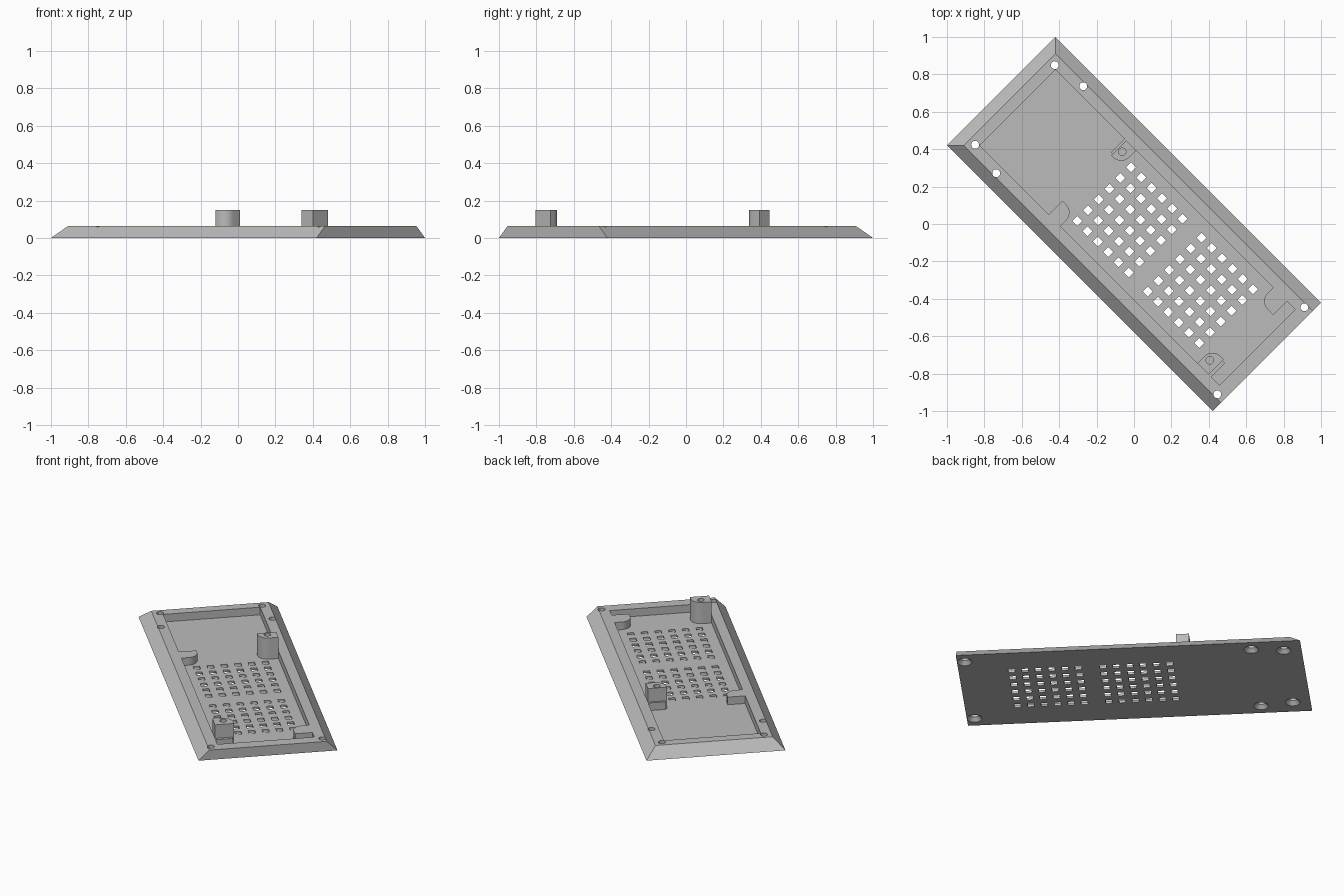
import bpy, bmesh, math
from mathutils import Matrix, Vector

cube = bpy.data.objects.get("Cube")
if cube:
    bpy.data.objects.remove(cube, do_unlink=True)

HALF_L, HALF_W, RIM = 1.004, 0.41, 0.063
BEVEL, FLOOR, TOP = 0.064, 0.014, 0.15
TURN = Matrix.Rotation(math.radians(-45), 4, "Z")

grey = bpy.data.materials.new("plain grey")
grey.use_nodes = True
grey.diffuse_color = (0.5, 0.5, 0.5, 1)
grey.node_tree.nodes["Principled BSDF"].inputs["Base Color"].default_value = (0.5, 0.5, 0.5, 1)


def finish(bm, name):
    """Turn a bmesh into an object on the diagonal of the ground plane."""
    bmesh.ops.recalc_face_normals(bm, faces=bm.faces)
    bm.transform(TURN)
    mesh = bpy.data.meshes.new(name)
    bm.to_mesh(mesh)
    bm.free()
    mesh.materials.append(grey)
    obj = bpy.data.objects.new(name, mesh)
    bpy.context.collection.objects.link(obj)
    return obj


def loft(bm, rings):
    """Closed solid through rings of (x, y, z) points."""
    loops = [[bm.verts.new(p) for p in ring] for ring in rings]
    n = len(loops[0])
    for a, b in zip(loops, loops[1:]):
        for i in range(n):
            bm.faces.new((a[i], a[(i + 1) % n], b[(i + 1) % n], b[i]))
    bm.faces.new(loops[0][::-1])
    bm.faces.new(loops[-1])


def prism(bm, outline, z0, z1):
    loft(bm, [[(x, y, z) for x, y in outline] for z in (z0, z1)])


def rect(x0, x1, y0, y1):
    return [(x0, y0), (x1, y0), (x1, y1), (x0, y1)]


def circle(x, y, r, z, n=24):
    return [(x + r * math.cos(t * math.tau / n), y + r * math.sin(t * math.tau / n), z)
            for t in range(n)]


def rounded(start, corner, end, r=0.06, n=8):
    """Points of a quarter-round fillet at a corner between two neighbours."""
    c = Vector(corner)
    a = (Vector(start) - c).normalized() * r
    b = (Vector(end) - c).normalized() * r
    centre = c + a + b
    pts = []
    for i in range(n + 1):
        t = math.pi / 2 * i / n
        pts.append(tuple(centre - b * math.cos(t) - a * math.sin(t)))
    return pts


def cut(target, bm):
    """Subtract a bmesh solid from the target and bake the result."""
    cutter = finish(bm, "cutter")
    cutter.hide_render = True
    mod = target.modifiers.new("cut", "BOOLEAN")
    mod.operation, mod.solver, mod.object = "DIFFERENCE", "EXACT", cutter
    graph = bpy.context.evaluated_depsgraph_get()
    baked = bpy.data.meshes.new_from_object(target.evaluated_get(graph))
    target.modifiers.clear()
    target.data = baked
    bpy.data.objects.remove(cutter, do_unlink=True)


# Tray body: three sloped sides, one upright end
bm = bmesh.new()
base = rect(-HALF_L, HALF_L, -HALF_W, HALF_W)
crown = rect(-HALF_L + BEVEL, HALF_L, -HALF_W + BEVEL, HALF_W - BEVEL)
loft(bm, [[(x, y, 0) for x, y in base], [(x, y, RIM) for x, y in crown]])
tray = finish(bm, "tray")

# Recess, leaving four round-cornered tabs along the long walls
WALL, TAB = 0.286, 0.183
A0, A1, B0, B1 = -0.358, -0.27, 0.766, 0.87
half = [(-0.88, WALL), (A0, WALL), (A0, TAB)]
half += rounded((A0, TAB), (A1, TAB), (A1, WALL))
half += [(A1, WALL), (B0, WALL)]
half += rounded((B0, WALL), (B0, TAB), (B1, TAB))
half += [(B1, TAB), (B1, WALL), (0.933, WALL)]
bm = bmesh.new()
prism(bm, half + [(x, -y) for x, y in reversed(half)], FLOOR, 0.2)
cut(tray, bm)

# Two square grids of vent holes
bm = bmesh.new()
S = 0.019
for first in (-0.226, 0.307):
    for i in range(6):
        for j in range(6):
            x, y = first + i * 0.078, (j - 2.5) * 0.081
            prism(bm, rect(x - S, x + S, y - S, y + S), -0.1, 0.04)
cut(tray, bm)

# Countersunk screw holes
bm = bmesh.new()
for x, y in ((-0.9, 0.301), (-0.713, 0.329), (0.959, 0.329)):
    for side in (1, -1):
        rings = [(0.043, -0.01), (0.043, 0.0), (0.021, 0.022), (0.021, 0.1)]
        loft(bm, [circle(x, y * side, r, z) for r, z in rings])
cut(tray, bm)

# Tall posts with blind holes, standing on opposite tabs
post_1 = [(-0.345, WALL), (-0.345, TAB - 0.01)]
post_1 += rounded((-0.345, TAB - 0.01), (A1, TAB - 0.01), (A1, WALL)) + [(A1, WALL)]
post_2 = [(0.852, -WALL), (0.852, -TAB + 0.01)]
post_2 += rounded((0.852, -TAB + 0.01), (B0, -TAB + 0.01), (B0, -WALL)) + [(B0, -WALL)]
for name, outline, x, y in (("rear_post", post_1, -0.318, 0.229),
                            ("front_post", post_2, 0.802, -0.229)):
    bm = bmesh.new()
    prism(bm, outline, FLOOR, TOP)
    post = finish(bm, name)
    bm = bmesh.new()
    loft(bm, [circle(x, y, 0.02, 0.07), circle(x, y, 0.02, 0.2)])
    cut(post, bm)
    bpy.ops.object.select_all(action="DESELECT")
    post.select_set(True)
    bpy.context.view_layer.objects.active = post
    bpy.ops.object.shade_smooth_by_angle()
